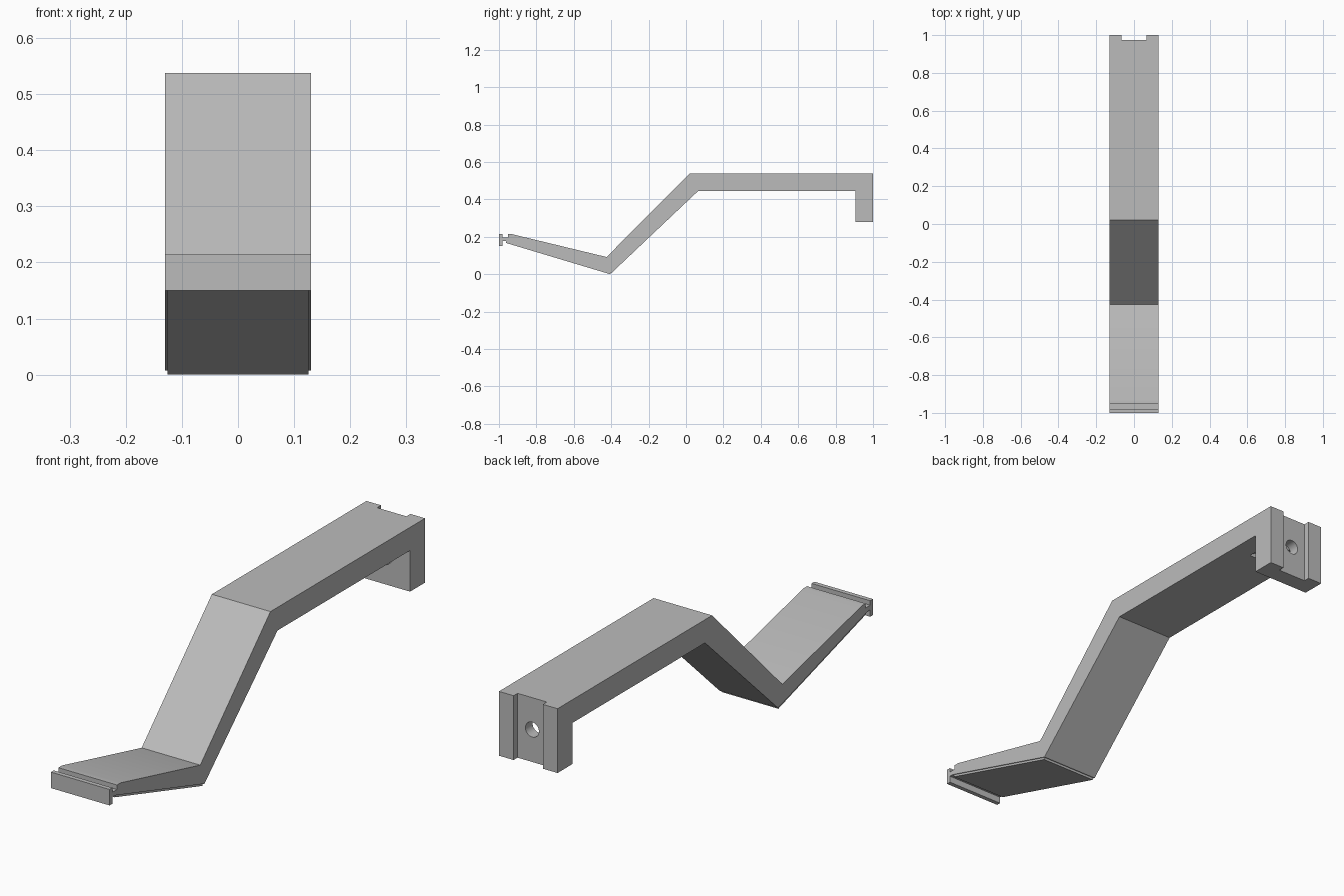
import bpy, bmesh, math
from mathutils import Matrix

cube = bpy.data.objects.get("Cube")
if cube:
    bpy.data.objects.remove(cube)

grey = bpy.data.materials.new("plain_grey")
grey.use_nodes = True
grey.diffuse_color = (0.5, 0.5, 0.5, 1)
grey.node_tree.nodes["Principled BSDF"].inputs["Base Color"].default_value = (0.5, 0.5, 0.5, 1)


def finish(name, bm):
    bmesh.ops.recalc_face_normals(bm, faces=bm.faces)
    mesh = bpy.data.meshes.new(name)
    bm.to_mesh(mesh)
    bm.free()
    mesh.materials.append(grey)
    obj = bpy.data.objects.new(name, mesh)
    bpy.context.collection.objects.link(obj)
    return obj


def extrude_profile(name, points, half_width):
    """Side profile in (y, z), extruded symmetrically across x."""
    bm = bmesh.new()
    face = bm.faces.new([bm.verts.new((-half_width, y, z)) for y, z in points])
    new = bmesh.ops.extrude_face_region(bm, geom=[face])["geom"]
    verts = [v for v in new if isinstance(v, bmesh.types.BMVert)]
    bmesh.ops.translate(bm, verts=verts, vec=(2 * half_width, 0, 0))
    return finish(name, bm)


def box(name, x0, x1, y0, y1, z0, z1):
    bm = bmesh.new()
    bmesh.ops.create_cube(bm, size=1)
    bmesh.ops.scale(bm, verts=bm.verts, vec=(x1 - x0, y1 - y0, z1 - z0))
    bmesh.ops.translate(bm, verts=bm.verts,
                        vec=((x0 + x1) / 2, (y0 + y1) / 2, (z0 + z1) / 2))
    return finish(name, bm)


def cylinder_y(name, radius, y0, y1, z):
    bm = bmesh.new()
    bmesh.ops.create_cone(bm, cap_ends=True, segments=40, radius1=radius,
                          radius2=radius, depth=y1 - y0)
    bmesh.ops.rotate(bm, verts=bm.verts, matrix=Matrix.Rotation(math.pi / 2, 3, "X"))
    bmesh.ops.translate(bm, verts=bm.verts, vec=(0, (y0 + y1) / 2, z))
    return finish(name, bm)


def cut(target, cutter):
    mod = target.modifiers.new(cutter.name, "BOOLEAN")
    mod.operation = "DIFFERENCE"
    mod.solver = "EXACT"
    mod.object = cutter
    cutter.hide_render = True
    cutter.hide_set(True)


# Bent arm with front lip, groove and rear mounting tab
arm = extrude_profile("bent_arm", [
    (-1, 0.15), (-1, 0.214), (-0.982, 0.214), (-0.982, 0.196),
    (-0.953, 0.196), (-0.953, 0.214), (-0.93, 0.214), (-0.425, 0.092),
    (0.02, 0.538), (1, 0.538), (1, 0.28), (0.905, 0.28),
    (0.905, 0.445), (0.065, 0.445), (-0.398, 0.007), (-0.965, 0.177),
    (-0.982, 0.177), (-0.982, 0.15)], 0.13)

# Slot down the back of the tab, screw hole and screw head clearance
cut(arm, box("back_slot_cutter", -0.065, 0.065, 0.975, 1.1, 0.2, 0.6))
cut(arm, cylinder_y("screw_hole_cutter", 0.03, 0.85, 1.1, 0.41))
cut(arm, cylinder_y("screw_head_cutter", 0.057, 0.77, 0.93, 0.41))

# Apply the cuts, then shade
bpy.context.view_layer.objects.active = arm
arm.select_set(True)
for mod in list(arm.modifiers):
    bpy.ops.object.modifier_apply(modifier=mod.name)
for obj in list(bpy.context.collection.objects):
    if obj.name.endswith("_cutter"):
        bpy.data.objects.remove(obj)
bpy.ops.object.shade_smooth_by_angle(angle=math.radians(30))

# Thin pad under the front section
extrude_profile("underside_pad", [
    (-0.96, 0.1755), (-0.403, 0.0085), (-0.405, 0.0), (-0.962, 0.167)], 0.126)
